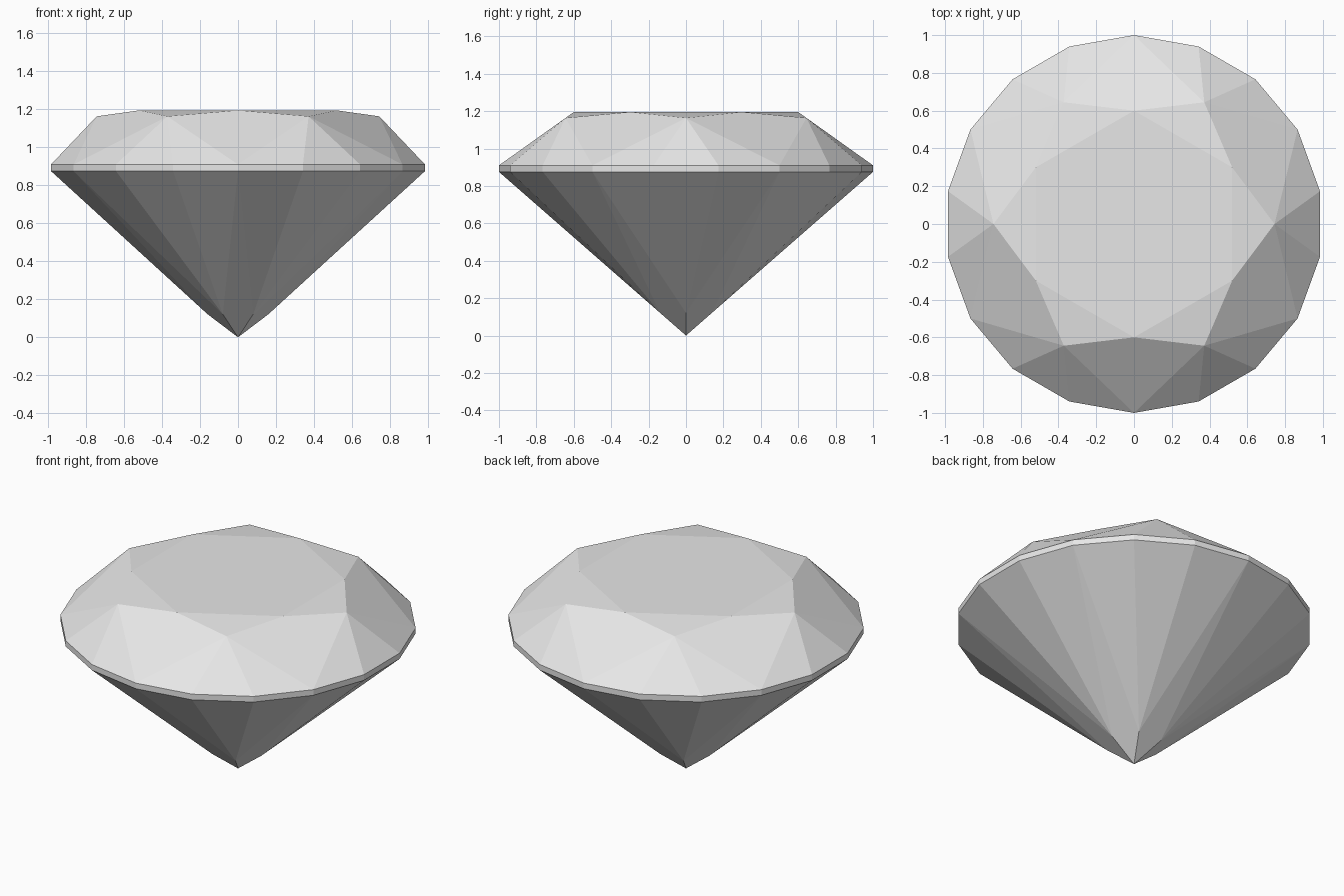
import bpy, bmesh
from math import cos, sin, radians

cube = bpy.data.objects.get("Cube")
if cube:
    bpy.data.objects.remove(cube, do_unlink=True)

FOLD = 6               # main facets around the stone
SIDES = 3 * FOLD       # girdle sides
TABLE_R, TABLE_Z = 0.60, 1.195
GIRDLE_TOP, GIRDLE_BOTTOM = 0.91, 0.875
CROWN_R, PAVILION_R = 0.744, 0.16
half = cos(radians(180 / FOLD))

# heights that keep the kite facets flat
crown_z = TABLE_Z - (TABLE_Z - GIRDLE_TOP) * (CROWN_R * half - TABLE_R) / (1 - TABLE_R)
pavilion_z = GIRDLE_BOTTOM * PAVILION_R * half

bm = bmesh.new()


def ring(count, radius, z, start):
    angles = [radians(start + 360 * i / count) for i in range(count)]
    return [bm.verts.new((radius * cos(a), radius * sin(a), z)) for a in angles]


table = ring(FOLD, TABLE_R, TABLE_Z, 30)
crown = ring(FOLD, CROWN_R, crown_z, 0)
upper = ring(SIDES, 1, GIRDLE_TOP, -30)
lower = ring(SIDES, 1, GIRDLE_BOTTOM, -30)
pavilion = ring(FOLD, PAVILION_R, pavilion_z, 0)
culet = bm.verts.new((0, 0, 0))

# table and girdle band
bm.faces.new(table)
for i in range(SIDES):
    j = (i + 1) % SIDES
    bm.faces.new((lower[i], lower[j], upper[j], upper[i]))

# crown and pavilion facets
for k in range(FOLD):
    n = (k + 1) % FOLD
    bm.faces.new((table[k - 1], crown[k], table[k]))                  # star
    bm.faces.new((table[k], crown[k], upper[3 * n], crown[n]))        # crown kite
    bm.faces.new((culet, pavilion[n], lower[3 * n], pavilion[k]))     # pavilion kite
    for i in range(3 * k, 3 * k + 3):
        j = (i + 1) % SIDES
        bm.faces.new((crown[k], upper[i], upper[j]))
        bm.faces.new((pavilion[k], lower[j], lower[i]))

bmesh.ops.recalc_face_normals(bm, faces=bm.faces)
mesh = bpy.data.meshes.new("gemstone")
bm.to_mesh(mesh)
bm.free()

# pale grey stone
colour = (0.8, 0.8, 0.8, 1)
stone = bpy.data.materials.new("pale grey")
stone.use_nodes = True
stone.diffuse_color = colour
shader = next(n for n in stone.node_tree.nodes if n.type == 'BSDF_PRINCIPLED')
shader.inputs["Base Color"].default_value = colour
mesh.materials.append(stone)

bpy.context.collection.objects.link(bpy.data.objects.new("gemstone", mesh))
